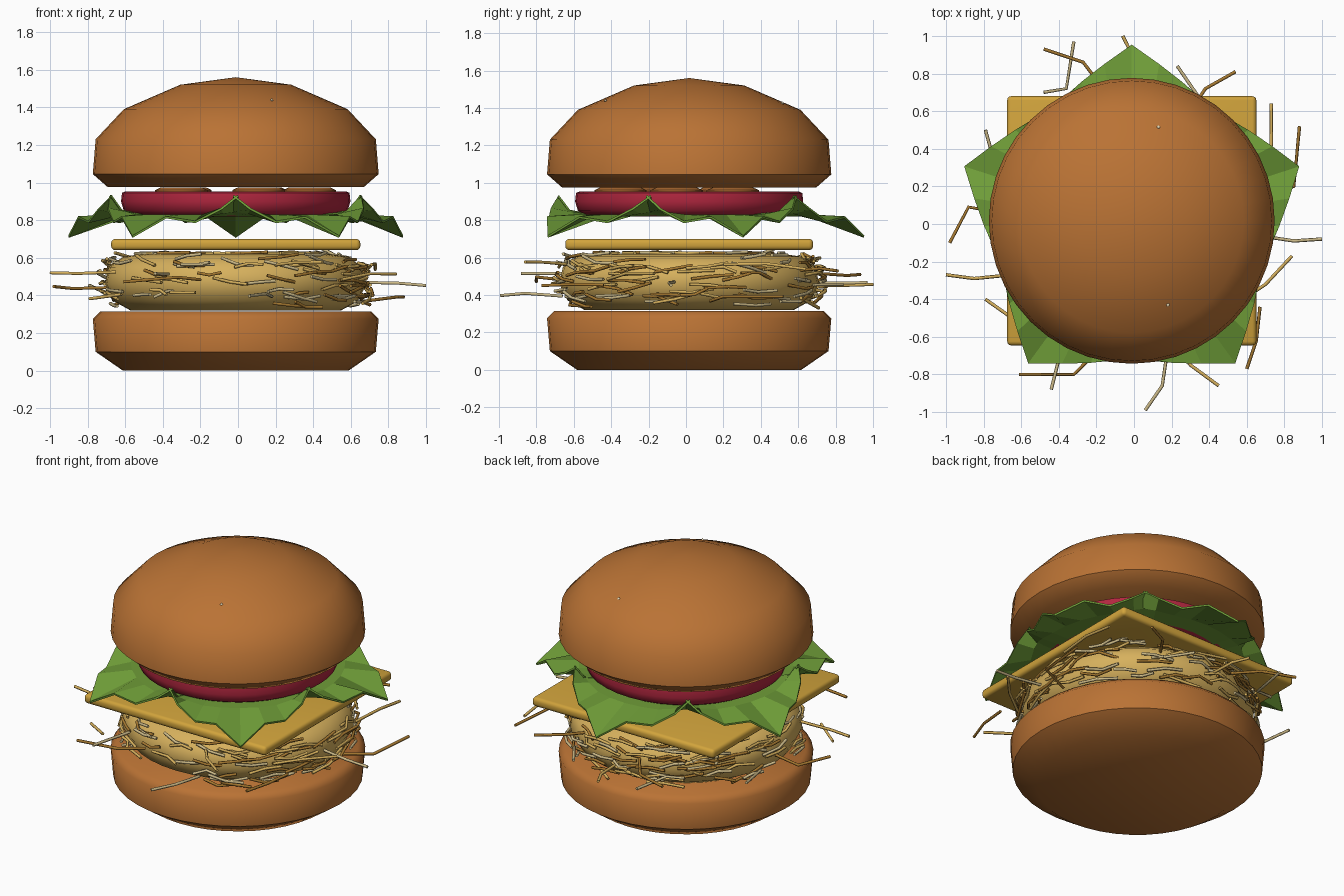
import bpy, bmesh, math, random
from mathutils import Vector

if "Cube" in bpy.data.objects:
    bpy.data.objects.remove(bpy.data.objects["Cube"])

random.seed(4)
CX, CY = -0.012, 0.017


def material(name, rgb):
    m = bpy.data.materials.new(name)
    m.diffuse_color = (*rgb, 1)
    m.use_nodes = True
    m.node_tree.nodes["Principled BSDF"].inputs["Base Color"].default_value = m.diffuse_color
    return m


BUN = material("bun", (0.49, 0.17, 0.035))
GREEN = material("lettuce", (0.16, 0.34, 0.04))
RED = material("tomato", (0.45, 0.02, 0.05))
YELLOW = material("cheese", (0.64, 0.37, 0.045))
PALE = material("patty", (0.68, 0.44, 0.11))
STRAW = material("straw", (0.62, 0.50, 0.25))
TOAST = material("toasted_straw", (0.38, 0.19, 0.03))
SEED = material("seed", (0.8, 0.68, 0.45))


def finish(name, bm, mat, angle=None):
    bmesh.ops.recalc_face_normals(bm, faces=bm.faces)
    me = bpy.data.meshes.new(name)
    bm.to_mesh(me)
    bm.free()
    ob = bpy.data.objects.new(name, me)
    bpy.context.collection.objects.link(ob)
    me.materials.append(mat)
    if angle:
        bpy.ops.object.select_all(action='DESELECT')
        ob.select_set(True)
        bpy.context.view_layer.objects.active = ob
        bpy.ops.object.shade_smooth_by_angle(angle=math.radians(angle))
    return ob


def lathe(name, profile, mat, x=CX, y=CY, n=40, angle=50):
    bm = bmesh.new()
    rings = []
    for r, z in profile:
        if r == 0:
            rings.append([bm.verts.new((x, y, z))] * n)
        else:
            rings.append([bm.verts.new((x + r * math.cos(2 * math.pi * i / n),
                                        y + r * math.sin(2 * math.pi * i / n), z)) for i in range(n)])
    for a, b in zip(rings, rings[1:]):
        for i in range(n):
            j = (i + 1) % n
            bm.faces.new(list(dict.fromkeys((a[i], a[j], b[j], b[i]))))
    return finish(name, bm, mat, angle)


# Buns
lathe("bottom_bun", [(0, 0), (0.60, 0), (0.745, 0.10), (0.76, 0.275), (0.72, 0.315), (0, 0.315)], BUN)
lathe("top_bun", [(0, 0.975), (0.68, 0.975), (0.76, 1.045), (0.745, 1.23), (0.595, 1.39),
                  (0.295, 1.52), (0, 1.56)], BUN)

# Patty body
lathe("patty", [(0, 0.32), (0.56, 0.32), (0.65, 0.37), (0.695, 0.46), (0.675, 0.55),
                (0.60, 0.605), (0.50, 0.62), (0, 0.62)], PALE)

# Tomato and small slices on it
lathe("tomato", [(0, 0.82), (0.54, 0.82), (0.595, 0.85), (0.61, 0.90), (0.605, 0.945),
                 (0.59, 0.952), (0, 0.952)], RED)
for k, (x, y) in enumerate([(-0.3, -0.27), (0.11, -0.35), (0.38, -0.05), (0.12, 0.25), (-0.28, 0.2)]):
    lathe(f"small_slice_{k}", [(0, 0.945), (0.14, 0.945), (0.14, 0.96), (0.11, 0.974), (0, 0.974)],
          BUN, x, y, 24)

# Cheese slice
bm = bmesh.new()
bmesh.ops.create_cube(bm, size=1)
bmesh.ops.scale(bm, verts=bm.verts, vec=(1.325, 1.325, 0.06))
bmesh.ops.translate(bm, verts=bm.verts, vec=(CX, CY, 0.67))
bmesh.ops.bevel(bm, geom=bm.edges[:], offset=0.022, segments=3, profile=0.5, affect='EDGES')
finish("cheese", bm, YELLOW, 40)

# Lettuce: five drooping leaves
RIM = [(-37, 0.70, 0.93), (-30, 0.745, 0.86), (-20, 0.785, 0.79), (-10, 0.845, 0.815), (0, 0.935, 0.712),
       (10, 0.845, 0.815), (20, 0.785, 0.79), (30, 0.745, 0.86), (37, 0.70, 0.93)]
for k in range(5):
    bm = bmesh.new()
    rows = [[], [], []]
    for a, r, z in RIM:
        t = math.radians(90 + 72 * k + a)
        zmid = 0.825 + 0.0015 * max(0, abs(a) - 20)
        for row, rr, zz in zip(rows, (0.52, 0.64, r), (0.825, zmid, z)):
            row.append(bm.verts.new((CX + rr * math.cos(t), CY + rr * math.sin(t), zz)))
    for a, b in zip(rows, rows[1:]):
        for i in range(len(RIM) - 1):
            bm.faces.new((a[i], b[i], b[i + 1], a[i + 1]))
    leaf = finish(f"lettuce_leaf_{k}", bm, GREEN)
    mod = leaf.modifiers.new("thickness", 'SOLIDIFY')
    mod.thickness = 0.012
    mod.offset = 0

# Loose strands reaching outward: height, then path points
LOOSE = [
    (0.52, (-.48, .93), (-.27, .86), (-.15, .70)), (0.48, (-.32, .97), (-.36, .72), (-.48, .70)),
    (0.44, (-.06, 1.0), (-.01, .90), (0, .70)), (0.54, (.54, .81), (.38, .72), (.3, .6)),
    (0.47, (.23, .84), (.34, .68)), (0.55, (.73, .64), (.73, .43), (.71, .2)),
    (0.38, (.88, .52), (.85, .2), (.66, .13)), (0.46, (1.0, -.08), (.85, -.09), (.65, -.06)),
    (0.50, (.84, -.17), (.7, -.32), (.55, -.42)), (0.45, (.67, -.44), (.65, -.62), (.6, -.77)),
    (0.41, (.06, -.99), (.15, -.86), (.18, -.66)), (0.56, (.45, -.86), (.3, -.75), (.2, -.62)),
    (0.48, (-.61, -.8), (-.32, -.8), (-.2, -.68)), (0.50, (-.44, -.88), (-.37, -.6)),
    (0.52, (-1.0, -.27), (-.85, -.29), (-.65, -.27)), (0.45, (-.98, -.1), (-.88, .09), (-.65, .05)),
    (0.44, (-.79, .5), (-.72, .25)), (0.40, (-.79, -.4), (-.62, -.52))]
paths = [[Vector((x, y, z + random.uniform(-.02, .02))) for x, y in pts] for z, *pts in LOOSE]

# Strands wrapped round the side and over the top of the patty
for k in range(190):
    a = random.uniform(0, 2 * math.pi)
    if k < 155:
        z = random.uniform(0.35, 0.61)
        r = 0.71 - 2.8 * (z - 0.465) ** 2
        slope, swing = 0.04, 0.035
    else:
        z, r, slope, swing = 0.625, random.uniform(0.3, 0.54), 0.006, 0.05
    step = random.uniform(0.08, 0.17) * (0.7 / r)
    dz = random.uniform(-slope, slope)
    paths.append([Vector((CX + rr * math.cos(a + i * step), CY + rr * math.sin(a + i * step),
                          z + i * dz / 2 + random.uniform(-slope, slope) / 3))
                  for i in range(3) for rr in [r + random.uniform(-0.02, swing)]])


def strands(name, group, mat):
    cu = bpy.data.curves.new(name, 'CURVE')
    cu.dimensions = '3D'
    cu.bevel_depth = 0.009
    cu.bevel_resolution = 1
    cu.use_fill_caps = True
    for pts in group:
        sp = cu.splines.new('POLY')
        sp.points.add(len(pts) - 1)
        for p, co in zip(sp.points, pts):
            p.co = (*co, 1)
    ob = bpy.data.objects.new(name, cu)
    bpy.context.collection.objects.link(ob)
    cu.materials.append(mat)
    bpy.ops.object.select_all(action='DESELECT')
    ob.select_set(True)
    bpy.context.view_layer.objects.active = ob
    bpy.ops.object.convert(target='MESH')


for k, mat in enumerate((TOAST, STRAW, PALE)):
    strands(f"strands_{k}", paths[k::3], mat)

# Two seeds barely showing on the crown
for k, (x, y) in enumerate([(0.13, 0.515), (0.18, -0.43)]):
    r = math.hypot(x - CX, y - CY)
    z = 1.52 - (r - 0.295) * 0.13 / 0.30
    lathe(f"seed_{k}", [(0, z - 0.01), (0.009, z), (0, z + 0.012)], SEED, x, y, 8)
